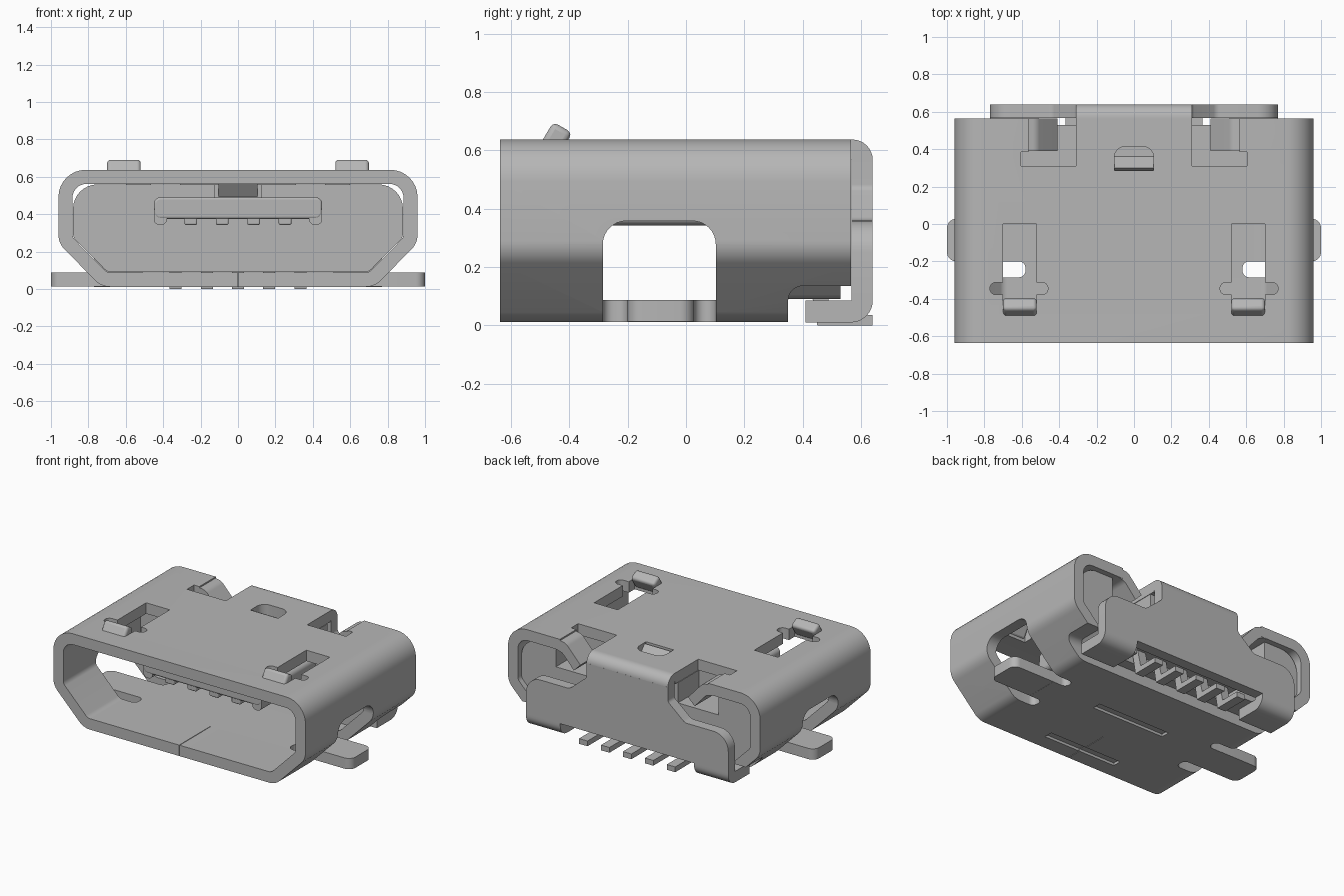
import bpy, bmesh, math
from mathutils import Vector

cube = bpy.data.objects.get("Cube")
if cube:
    bpy.data.objects.remove(cube, do_unlink=True)

metal = bpy.data.materials.new("plain_grey")
metal.use_nodes = True
GREY = (0.47, 0.47, 0.47, 1)
metal.diffuse_color = GREY
metal.node_tree.nodes["Principled BSDF"].inputs["Base Color"].default_value = GREY
parts = []


def rounded(corners, seg=8):
    """Fillet a polygon given as (a, b, radius) corners."""
    out = []
    n = len(corners)
    for i, (a, b, r) in enumerate(corners):
        p = Vector((a, b))
        if r == 0:
            out.append(p)
            continue
        u = (Vector(corners[i - 1][:2]) - p).normalized()
        v = (Vector(corners[(i + 1) % n][:2]) - p).normalized()
        half = u.angle(v) / 2
        c = p + (u + v).normalized() * r / math.sin(half)
        t = r / math.tan(half)
        s, e = p + u * t - c, p + v * t - c
        w = s.angle(e)
        for k in range(seg + 1):
            f = k / seg
            out.append(c + (s * math.sin((1 - f) * w) + e * math.sin(f * w)) / math.sin(w))
    return out


def place(p, axis, d):
    return {"x": (d, p[0], p[1]), "y": (p[0], d, p[1]), "z": (p[0], p[1], d)}[axis]


def finish(name, bm):
    bmesh.ops.recalc_face_normals(bm, faces=bm.faces)
    me = bpy.data.meshes.new(name)
    bm.to_mesh(me)
    bm.free()
    me.materials.append(metal)
    ob = bpy.data.objects.new(name, me)
    bpy.context.collection.objects.link(ob)
    parts.append(ob)
    return ob


def prism(name, corners, axis, d0, d1, bevel=0):
    """Extrude a rounded outline along an axis."""
    bm = bmesh.new()
    pts = rounded(corners)
    lo = [bm.verts.new(place(p, axis, d0)) for p in pts]
    hi = [bm.verts.new(place(p, axis, d1)) for p in pts]
    bm.faces.new(lo)
    bm.faces.new(hi)
    for i in range(len(pts)):
        j = (i + 1) % len(pts)
        bm.faces.new((lo[i], lo[j], hi[j], hi[i]))
    ob = finish(name, bm)
    if bevel:
        m = ob.modifiers.new("soft_edges", "BEVEL")
        m.width, m.segments = bevel, 3
    return ob


def rect(a0, a1, b0, b1, r=0):
    return [(a0, b0, r), (a1, b0, r), (a1, b1, r), (a0, b1, r)]


def cut(target, corners, axis, d0, d1):
    """Subtract a prism from a part."""
    tool = prism("cutter", corners, axis, min(d0, d1), max(d0, d1))
    m = target.modifiers.new("cut", "BOOLEAN")
    m.operation, m.object, m.solver = "DIFFERENCE", tool, "EXACT"
    bpy.context.view_layer.update()
    dg = bpy.context.evaluated_depsgraph_get()
    me = bpy.data.meshes.new_from_object(target.evaluated_get(dg))
    target.modifiers.clear()
    target.data = me
    parts.remove(tool)
    bpy.data.objects.remove(tool, do_unlink=True)


def section(x, top, side, foot, bottom, r_top, r_low):
    half = [(x, top, r_top), (x, side, r_low), (foot, bottom, r_low)]
    return half + [(-a, b, r) for a, b, r in reversed(half)]


# Shell: thin tube with chamfered lower corners
bm = bmesh.new()
rings = []
for prof in (section(.96, .637, .245, .73, .012, .145, .11),
             section(.885, .562, .276, .699, .087, .075, .05)):
    pts = rounded(prof)
    rings.append([[bm.verts.new((p.x, y, p.y)) for p in pts] for y in (-.637, .565)])
(o0, o1), (i0, i1) = rings
for i in range(len(o0)):
    j = (i + 1) % len(o0)
    for a, b in ((o0, o1), (i0, i1), (o0, i0), (o1, i1)):
        bm.faces.new((a[i], a[j], b[j], b[i]))
shell = finish("shell", bm)

# Openings in both halves of the shell
for s in (1, -1):
    cut(shell, [(-.285, -.1, 0), (.102, -.1, 0), (.102, .358, .08), (-.285, .358, .08)],
        "x", s * .68, s * 1.2)                                        # side window
    for y0, y1 in ((-.285, -.2), (.028, .102)):                       # slits beside tab
        cut(shell, rect(*sorted((s * .58, s * .8)), y0, y1, .036), "z", -.1, .2)
    cut(shell, rect(*sorted((s * .52, s * .70)), -.44, 0), "z", .45, .8)
    cut(shell, rect(*sorted((s * .46, s * .77)), -.378, -.312, .032), "z", .45, .8)
    cut(shell, rect(*sorted((s * .31, s * .605)), .31, .386), "z", .45, .8)
    cut(shell, rect(*sorted((s * .31, s * .565)), .38, .7), "z", .45, .8)
# Floor stops short at the rear
cut(shell, [(.35, -.1, 0), (.7, -.1, 0), (.7, .135, 0), (.35, .135, .05)], "x", -1.1, 1.1)
cut(shell, [(-.105, .285, 0), (.105, .285, 0), (.105, .415, .06), (-.105, .415, .06)],
    "z", .45, .8)                                                     # top centre hole
cut(shell, rect(-.002, .002, -.7, -.3), "z", -.1, .2)                 # floor seam
for y in (-.5, -.03):                                                 # floor grooves
    cut(shell, rect(-.28, .28, y - .03, y + .03), "z", -.1, .03)

# Rear housing filling the back of the shell
housing = prism("rear_housing", section(.882, .559, .276, .697, .09, .13, .05), "y", .2, .53)
for s in (1, -1):
    cut(housing, rect(*sorted((s * .31, s * .62)), .42, .7), "y", .3, .7)
cut(housing, rect(-.125, .125, .49, .7), "y", .1, .33)
cut(housing, rect(-.42, .42, 0, .16), "y", .42, .7)

# Bent tab below the top centre hole
prism("centre_tab", [(.27, .575, 0), (.30, .63, 0), (.36, .56, 0), (.33, .495, 0)],
      "x", -.105, .105)

# Contact tongue with ribs on its underside
prism("tongue", rect(-.45, .45, .375, .49, .035), "y", -.39, .22, .012)
for i in range(4):
    x = -.2525 + i * .168
    prism("tongue_rib", rect(x - .034, x + .034, .343, .39), "y", -.385, .22, .008)
for s in (1, -1):
    prism("tongue_edge", rect(*sorted((s * .38, s * .45)), .343, .44, .03), "y", -.388, .22)

# Five solder pins
for i in range(5):
    x = (i - 2) * .167
    prism("solder_pin", [(.64, 0, 0), (.64, .036, 0), (.50, .036, 0), (.47, .17, 0),
                         (.42, .17, 0), (.45, 0, 0)], "x", x - .032, x + .032)

# Rear plate with a neck folded over from the top
half = [(.31, .60, 0), (.31, .47, .03), (.44, .36, .05), (.77, .36, .11), (.77, .1, 0)]
prism("rear_plate", half + [(-a, b, r) for a, b, r in reversed(half)], "y", .567, .64)
cutaway = bpy.data.objects["rear_plate"]
cut(cutaway, rect(-.5, .5, .57, .7), "y", .5, .7)
prism("rear_neck", [(.56, .637, 0), (.64, .637, .07), (.64, .56, 0), (.567, .56, 0)],
      "x", -.31, .31)

# Parts repeated on both sides
for s, side in ((1, "left"), (-1, "right")):
    def span(a, b):
        return sorted((s * a, s * b))
    prism(side + "_rear_foot", [(.64, .1, 0), (.64, .01, .075), (.41, .01, 0),
                                (.41, .085, 0), (.567, .085, 0), (.567, .1, 0)],
          "x", *span(.51, .77))
    prism(side + "_mount_tab", [(s * .6, -.2, 0), (s * 1, -.2, .05),
                                (s * 1, .028, .05), (s * .6, .028, 0)], "z", .013, .087)
    prism(side + "_latch", [(-.455, .697, 0), (-.39, .66, 0), (-.44, .575, 0), (-.505, .612, 0)],
          "x", *span(.52, .70), .018)
    prism(side + "_curled_lug", [(s * a, b, r) for a, b, r in
          ((.61, .635, 0), (.52, .62, .06), (.41, .50, 0), (.46, .45, 0), (.55, .55, .06),
           (.61, .562, 0))], "y", .39, .563)

# Smooth shading with sharp creases
bpy.ops.object.select_all(action="DESELECT")
for ob in parts:
    ob.select_set(True)
bpy.context.view_layer.objects.active = shell
bpy.ops.object.shade_smooth_by_angle(angle=math.radians(30))
